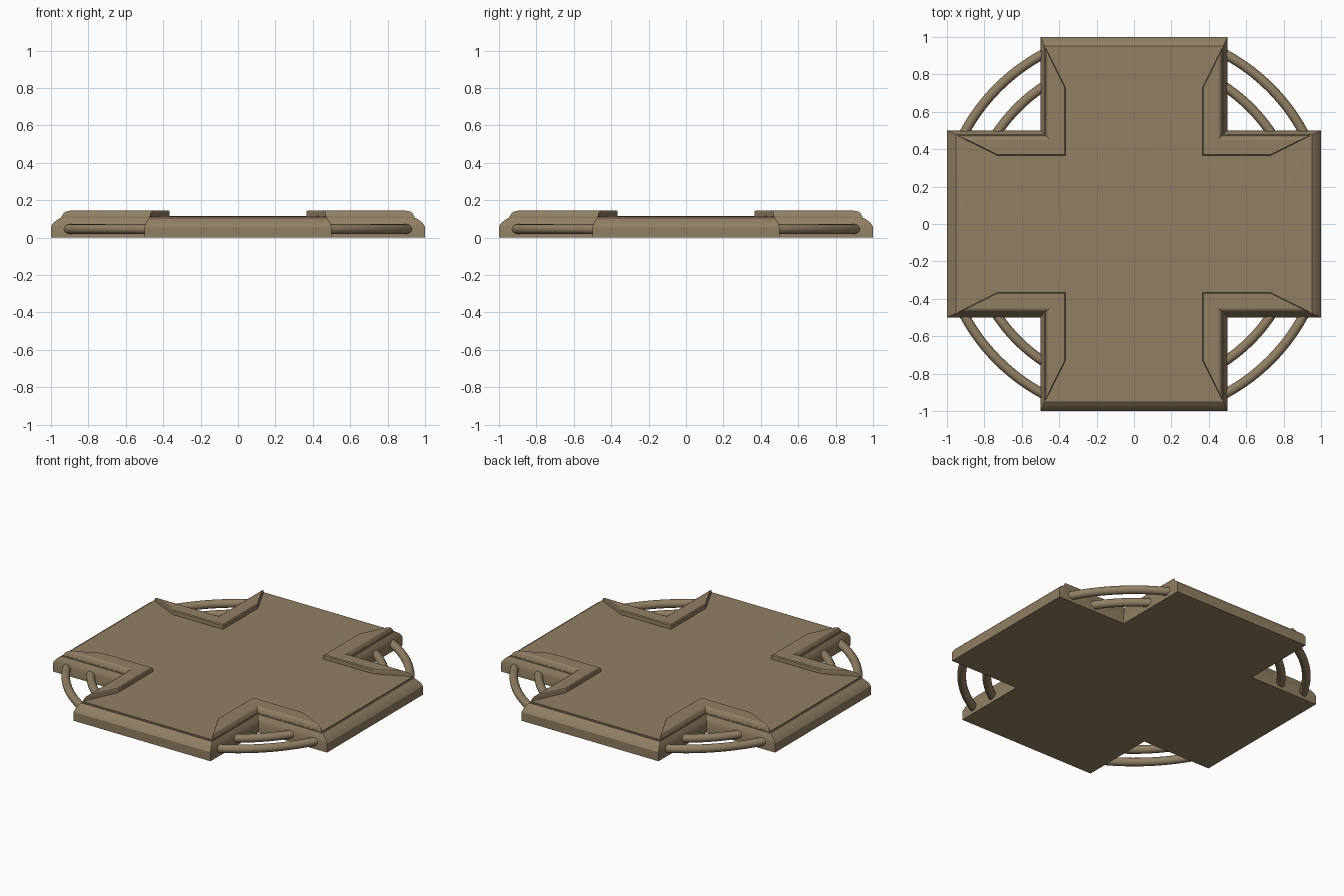
import bpy, bmesh, math
from mathutils import Vector, Matrix

cube = bpy.data.objects.get("Cube")
if cube:
    bpy.data.objects.remove(cube, do_unlink=True)

mat = bpy.data.materials.new("tan_stone")
mat.use_nodes = True
TAN = (0.283, 0.212, 0.125, 1)
mat.diffuse_color = TAN
bsdf = next(n for n in mat.node_tree.nodes if n.type == 'BSDF_PRINCIPLED')
bsdf.inputs["Base Color"].default_value = TAN


def finish(bm, name, smooth_angle):
    bmesh.ops.recalc_face_normals(bm, faces=bm.faces[:])
    mesh = bpy.data.meshes.new(name)
    bm.to_mesh(mesh)
    bm.free()
    mesh.materials.append(mat)
    obj = bpy.data.objects.new(name, mesh)
    bpy.context.collection.objects.link(obj)
    bpy.ops.object.select_all(action='DESELECT')
    obj.select_set(True)
    bpy.context.view_layer.objects.active = obj
    bpy.ops.object.shade_smooth_by_angle(angle=math.radians(smooth_angle))
    return obj


def loft(bm, outlines):
    """Join outlines of equal length into a closed solid."""
    rings = [[bm.verts.new(p) for p in o] for o in outlines]
    for a, b in zip(rings, rings[1:]):
        for i in range(len(a)):
            j = (i + 1) % len(a)
            bm.faces.new((a[i], a[j], b[j], b[i]))
    bm.faces.new(rings[0][::-1])
    bm.faces.new(rings[-1])


def cross(w, e, z):
    """Plus-shaped outline: arm half width w, arm reach e, height z."""
    points = []
    for k in range(4):
        turn = Matrix.Rotation(k * math.pi / 2, 3, 'Z')
        points += [turn @ Vector(p) for p in ((e, -w, z), (e, w, z), (w, w, z))]
    return points


# Cross-shaped plate: bevelled base, thin lip and slightly ramped arm ends
bm = bmesh.new()
loft(bm, [cross(*level) for level in (
    (0.5, 1.0, 0), (0.5, 1.0, 0.058), (0.492, 0.985, 0.082),
    (0.478, 0.952, 0.105), (0.474, 0.943, 0.105),
    (0.474, 0.943, 0.113), (0.37, 0.73, 0.117))])
finish(bm, "cross_plate", 25)


def trim_outline(inner, start, outer, tip, z):
    """L-shaped outline whose two legs taper to points."""
    return [(inner, inner, z), (start, inner, z), (tip, outer, z),
            (outer, outer, z), (outer, tip, z), (inner, start, z)]


QUARTERS = ("back_left", "back_right", "front_right", "front_left")
for k, quarter in enumerate(QUARTERS):
    turn = Matrix.Rotation(k * math.pi / 2, 3, 'Z')

    # Raised corner trim around the inner corner of the cross
    bm = bmesh.new()
    loft(bm, [trim_outline(*level) for level in (
        (0.365, 0.728, 0.474, 0.947, 0.108), (0.365, 0.728, 0.468, 0.932, 0.132),
        (0.366, 0.729, 0.462, 0.92, 0.14), (0.372, 0.732, 0.452, 0.895, 0.145))])
    bmesh.ops.rotate(bm, verts=bm.verts, matrix=turn)
    finish(bm, "corner_trim_" + quarter, 25)

    # Two curved pipes bridging neighbouring arms
    for label, radius in (("outer", 1.03), ("inner", 0.88)):
        bm = bmesh.new()
        start = math.asin(0.47 / radius)
        placed = (Matrix.Rotation(start, 4, 'Z')
                  @ Matrix.Translation((radius, 0, 0.046))
                  @ Matrix.Rotation(math.pi / 2, 4, 'X'))
        ring = bmesh.ops.create_circle(bm, segments=16, radius=0.026, matrix=placed)
        bmesh.ops.spin(bm, geom=ring["verts"] + bm.edges[:], cent=(0, 0, 0),
                       axis=(0, 0, 1), angle=math.pi / 2 - 2 * start, steps=20)
        bmesh.ops.holes_fill(bm, edges=[e for e in bm.edges if e.is_boundary])
        bmesh.ops.rotate(bm, verts=bm.verts, matrix=turn)
        finish(bm, label + "_pipe_" + quarter, 40)
